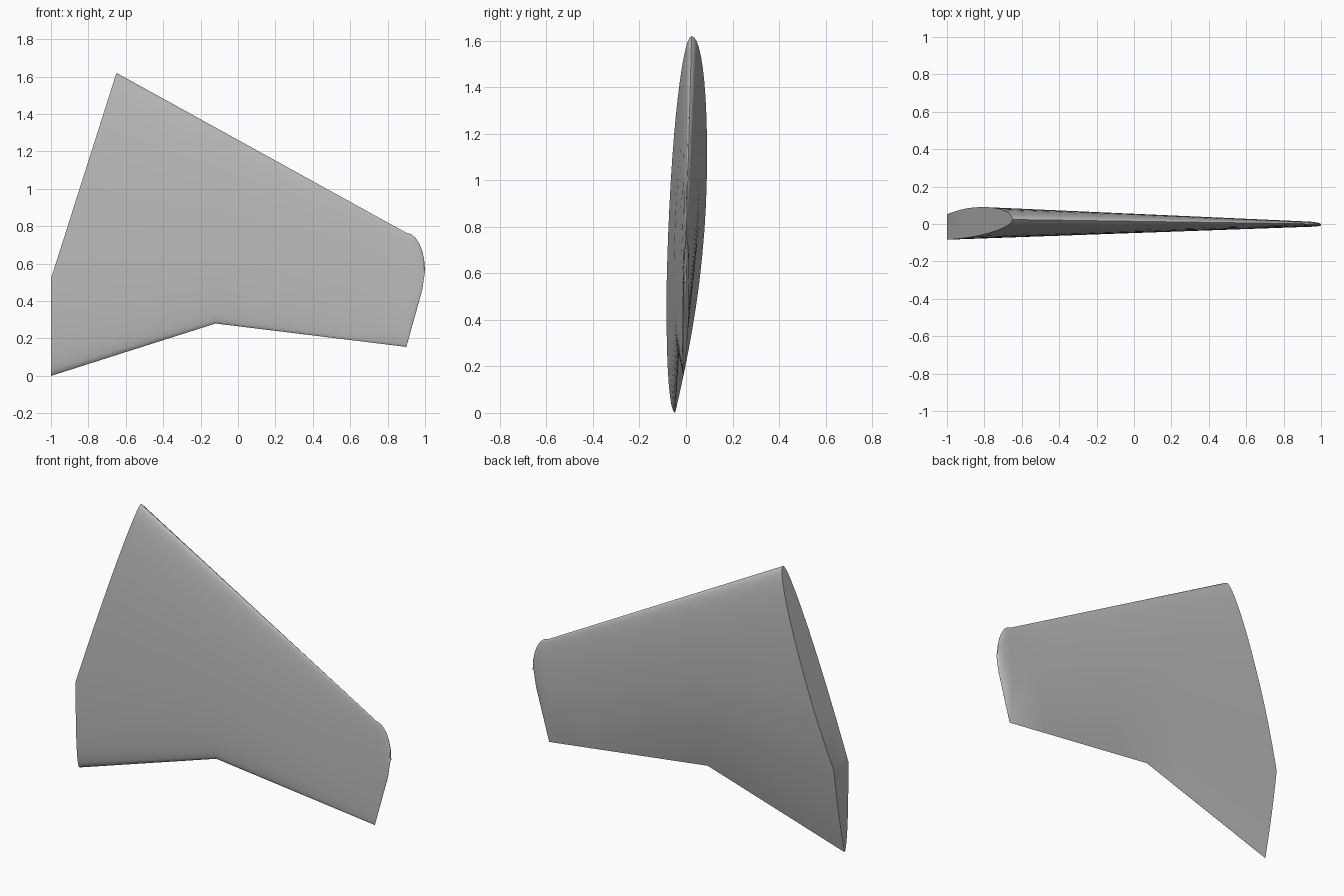
import bpy, bmesh, math

cube = bpy.data.objects.get("Cube")
if cube:
    bpy.data.objects.remove(cube, do_unlink=True)

TIP = 0.9          # where the rounded tip begins
CREST = 0.53       # chord fraction of greatest thickness


def lerp(points, x):
    """Piecewise linear interpolation through (x, value) pairs."""
    for (x0, v0), (x1, v1) in zip(points, points[1:]):
        if x <= x1:
            return v0 + (v1 - v0) * (x - x0) / (x1 - x0)
    return points[-1][1]


def leading_z(x):
    if x <= TIP:
        return 1.62 - 0.5516 * (x + 0.65)
    return 0.56 + 0.205 * math.sqrt(max(0, 1 - ((x - TIP) / 0.1) ** 2))


def trailing_z(x):
    return lerp([(-1, 0), (-0.12, 0.28), (TIP, 0.155), (0.985, 0.46), (1, 0.56)], x)


def section_point(x, f, side):
    """Point on the wing at span x and chord fraction f (0 trailing, 1 leading)."""
    taper = 1.0 if x <= TIP else math.sqrt(max(0, 1 - ((x - TIP) / 0.1) ** 2))
    camber = (1 - f) * lerp([(-1, -0.047), (1, -0.009)], x) + f * lerp([(-1, 0.029), (1, 0)], x)
    t = (CREST - f) / CREST if f < CREST else (f - CREST) / (1 - CREST)
    round_off = math.sqrt(max(0, 1 - t * t))
    if side > 0:
        # back: flatter below the crest, rounded above it
        shape = 1 - t ** 1.9 if f < CREST else round_off
        depth = lerp([(-1, 0.1), (TIP, 0.018), (1, 0.018)], x)
    else:
        shape = round_off
        depth = lerp([(-1, 0.066), (TIP, 0.01), (1, 0.01)], x)
    low, high = trailing_z(x), leading_z(x)
    return (x, camber + side * depth * taper * shape, low + f * (high - low))


# Wing lofted from closed sections
half = 24
fractions = [(1 - math.cos(math.pi * i / half)) / 2 for i in range(half + 1)]
stations = [-1, -0.78, -0.56, -0.34, -0.12, 0.14, 0.39, 0.65, TIP,
            0.925, 0.95, 0.97, 0.985, 0.995, 1]
bm = bmesh.new()
rings = []
for x in stations:
    loop = [section_point(x, f, 1) for f in fractions]
    loop += [section_point(x, f, -1) for f in reversed(fractions[1:-1])]
    rings.append([bm.verts.new(p) for p in loop])
for a, b in zip(rings, rings[1:]):
    for i in range(len(a)):
        j = (i + 1) % len(a)
        bm.faces.new((a[i], a[j], b[j], b[i]))
bm.faces.new(rings[0])
bmesh.ops.remove_doubles(bm, verts=bm.verts[:], dist=0.0002)

# Slanted upper root cut
cut = bmesh.ops.bisect_plane(bm, geom=bm.verts[:] + bm.edges[:] + bm.faces[:],
                             plane_co=(-1, 0, 0.52), plane_no=(-1.1, 0, 0.35),
                             clear_outer=True)
bmesh.ops.holes_fill(bm, edges=[e for e in bm.edges if e.is_boundary], sides=0)
bmesh.ops.recalc_face_normals(bm, faces=bm.faces[:])

mesh = bpy.data.meshes.new("wing")
bm.to_mesh(mesh)
bm.free()
wing = bpy.data.objects.new("wing", mesh)
bpy.context.collection.objects.link(wing)

# Plain grey finish
grey = bpy.data.materials.new("light_grey")
grey.use_nodes = True
colour = (0.5, 0.5, 0.5, 1)
grey.diffuse_color = colour
grey.node_tree.nodes["Principled BSDF"].inputs["Base Color"].default_value = colour
mesh.materials.append(grey)

bpy.ops.object.select_all(action='DESELECT')
wing.select_set(True)
bpy.context.view_layer.objects.active = wing
bpy.ops.object.shade_smooth_by_angle(angle=math.radians(35))
